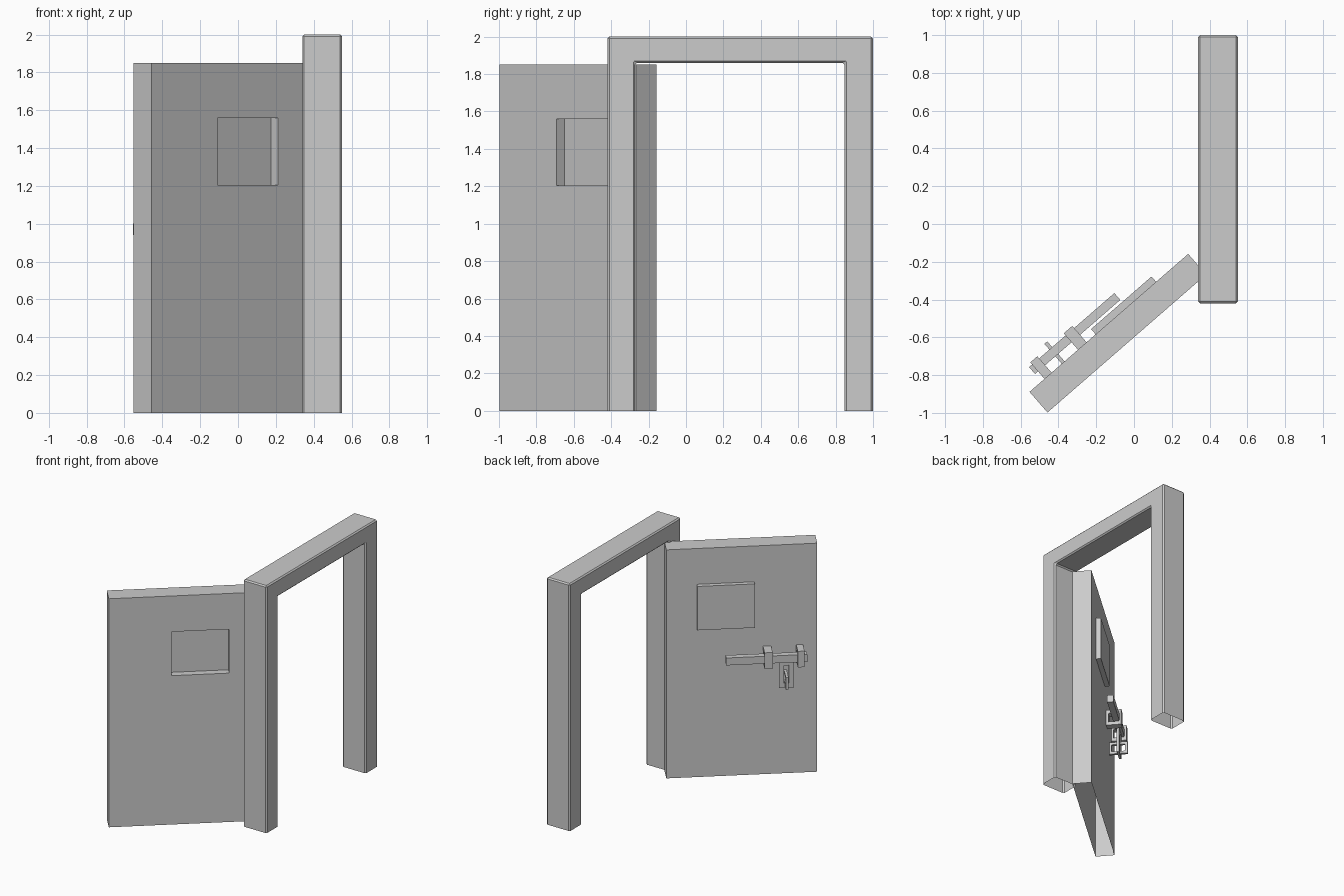
import bpy, bmesh, math
from mathutils import Matrix, Vector

if "Cube" in bpy.data.objects:
    bpy.data.objects.remove(bpy.data.objects["Cube"])

# Door space: x runs along the leaf from its free end, y points to its back
DOOR = Matrix.Translation((-0.458, -0.998, 0)) @ Matrix.Rotation(math.radians(41), 4, 'Z')


def finish(name, bm, matrix=None, bevel=0.0, open_bottom=False):
    bmesh.ops.recalc_face_normals(bm, faces=bm.faces)
    if open_bottom:
        low = [f for f in bm.faces if all(v.co.z < 1e-5 for v in f.verts)]
        bmesh.ops.delete(bm, geom=low, context='FACES')
    if bevel:
        edges = [e for e in bm.edges if len(e.link_faces) == 2 and e.calc_face_angle() > 0.5]
        bmesh.ops.bevel(bm, geom=edges, offset=bevel, segments=1, affect='EDGES')
    me = bpy.data.meshes.new(name)
    bm.to_mesh(me)
    bm.free()
    ob = bpy.data.objects.new(name, me)
    bpy.context.collection.objects.link(ob)
    if matrix:
        ob.matrix_world = matrix
    return ob


def box(name, x, y, z):
    bm = bmesh.new()
    bmesh.ops.create_cube(bm, size=1)
    for v in bm.verts:
        v.co = Vector((r[0] if c < 0 else r[1]) for c, r in zip(v.co, (x, y, z)))
    return finish(name, bm, DOOR)


def rect(axis, d, a, b):
    """Rectangle at depth d along axis; a is the other horizontal range, b the z range."""
    pts = [(a[0], b[0]), (a[1], b[0]), (a[1], b[1]), (a[0], b[1])]
    return [(d, p, q) if axis == 'x' else (p, d, q) for p, q in pts]


def skin(name, rings, closed=False, **kw):
    """Bridge a chain of rectangles, capped at both ends or closed on itself."""
    bm = bmesh.new()
    rs = [[bm.verts.new(p) for p in r] for r in rings]
    for r, s in list(zip(rs, rs[1:])) + ([(rs[-1], rs[0])] if closed else []):
        for i in range(4):
            j = (i + 1) % 4
            bm.faces.new((r[i], r[j], s[j], s[i]))
    if not closed:
        bm.faces.new(rs[0])
        bm.faces.new(rs[-1])
    return finish(name, bm, DOOR, **kw)


def loop(name, axis, d, a, b, ta, tb):
    """Rectangular ring with wall thickness ta, tb."""
    ia, ib = (a[0] + ta, a[1] - ta), (b[0] + tb, b[1] - tb)
    skin(name, [rect(axis, d[0], a, b), rect(axis, d[0], ia, ib),
                rect(axis, d[1], ia, ib), rect(axis, d[1], a, b)], closed=True)


# Door frame: an upside-down U pushed through the wall thickness, open underneath
bm = bmesh.new()
outline = [(-0.42, 0), (-0.42, 2), (1, 2), (1, 0), (0.848, 0), (0.848, 1.86), (-0.272, 1.86), (-0.272, 0)]
face = bm.faces.new([bm.verts.new((0.34, y, z)) for y, z in outline])
ext = bmesh.ops.extrude_face_region(bm, geom=[face], use_keep_orig=True)
bmesh.ops.translate(bm, vec=(0.21, 0, 0), verts=[v for v in ext['geom'] if isinstance(v, bmesh.types.BMVert)])
finish("door_frame", bm, bevel=0.01, open_bottom=True)

# Door leaf with a recessed window in the front, open underneath
U, Z = (0, 1.113), (0, 1.85)
WU, WZ = (0.464, 0.888), (1.205, 1.56)
skin("door_leaf", [rect('y', 0.145, U, Z), rect('y', 0, U, Z),
                   rect('y', 0, WU, WZ), rect('y', 0.058, WU, WZ)], open_bottom=True)

# Shutter plate covering the window at the back
box("window_shutter", WU, (0.14, 0.182), WZ)

# Sliding bolt and its two keepers
box("bolt_bar", (0.084, 0.682), (0.197, 0.245), (0.94, 1.0))
for i, u in enumerate([(0.105, 0.155), (0.34, 0.40)]):
    loop(f"bolt_keeper_{i + 1}", 'x', u, (0.143, 0.26), (0.905, 1.035), 0.018, 0.028)

# Slotted hasp hanging from the bolt, and the staple passing through it
loop("hasp_plate", 'y', (0.208, 0.226), (0.18, 0.29), (0.73, 0.945), 0.038, 0.035)
loop("hasp_staple", 'x', (0.226, 0.246), (0.14, 0.285), (0.74, 0.84), 0.02, 0.02)
